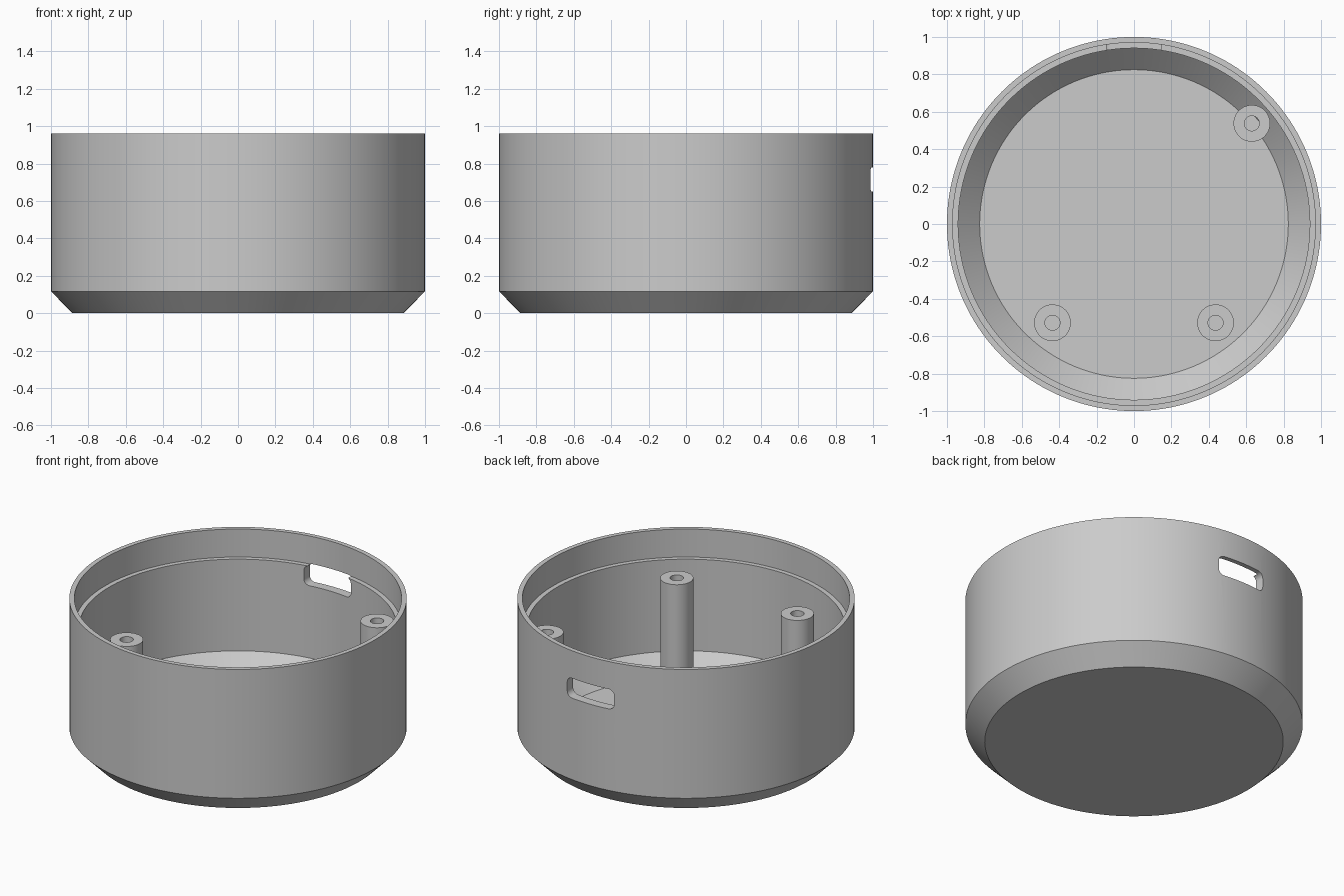
import bpy, bmesh, math

if "Cube" in bpy.data.objects:
    bpy.data.objects.remove(bpy.data.objects["Cube"])

SEG = 160
grey = bpy.data.materials.new("light grey plastic")
grey.diffuse_color = (0.6, 0.6, 0.6, 1)
grey.use_nodes = True
grey.node_tree.nodes["Principled BSDF"].inputs["Base Color"].default_value = grey.diffuse_color


def finish(name, bm):
    bmesh.ops.recalc_face_normals(bm, faces=bm.faces[:])
    mesh = bpy.data.meshes.new(name)
    bm.to_mesh(mesh)
    bm.free()
    mesh.materials.append(grey)
    ob = bpy.data.objects.new(name, mesh)
    bpy.context.collection.objects.link(ob)
    return ob


def activate(ob):
    bpy.ops.object.select_all(action='DESELECT')
    ob.select_set(True)
    bpy.context.view_layer.objects.active = ob


def lathe(name, profile, seg, cx=0, cy=0):
    """Spin (radius, z) points about a vertical axis and cap both ends."""
    bm = bmesh.new()
    rings = [[bm.verts.new((cx + r * math.cos(math.tau * i / seg),
                            cy + r * math.sin(math.tau * i / seg), z))
              for i in range(seg)] for r, z in profile]
    for a, b in zip(rings, rings[1:]):
        for i in range(seg):
            j = (i + 1) % seg
            bm.faces.new((a[i], a[j], b[j], b[i]))
    bm.faces.new(rings[0])
    bm.faces.new(rings[-1])
    return finish(name, bm)


# Round case: chamfered base, thin rim with a lid ledge, chamfered floor edge
case = lathe("case_shell", [(0.885, 0), (1, 0.117), (1, 0.96), (0.97, 0.96),
                            (0.97, 0.777), (0.94, 0.777), (0.94, 0.177),
                            (0.825, 0.06)], SEG)

# Rounded slot cutter for the cable opening in the back wall
w, z0, z1, rad = 0.17, 0.65, 0.78, 0.037
bm = bmesh.new()
outline = []
for k, (cx, cz) in enumerate([(w - rad, z1 - rad), (-w + rad, z1 - rad),
                              (-w + rad, z0 + rad), (w - rad, z0 + rad)]):
    for i in range(7):
        a = math.pi / 2 * (k + i / 6)
        outline.append(bm.verts.new((cx + rad * math.cos(a), 0.8,
                                     cz + rad * math.sin(a))))
face = bm.faces.new(outline)
ext = bmesh.ops.extrude_face_region(bm, geom=[face])
bmesh.ops.translate(bm, vec=(0, 0.4, 0),
                    verts=[v for v in ext["geom"] if isinstance(v, bmesh.types.BMVert)])
cutter = finish("slot_cutter", bm)
cutter.hide_render = True

activate(case)
mod = case.modifiers.new("cable_slot", 'BOOLEAN')
mod.operation = 'DIFFERENCE'
mod.solver = 'EXACT'
mod.object = cutter
bpy.ops.object.modifier_apply(modifier=mod.name)
bpy.data.objects.remove(cutter)
parts = [case]

# Three screw posts with blind holes
for name, x, y in [("screw_post_back_right", 0.63, 0.538),
                   ("screw_post_front_left", -0.436, -0.528),
                   ("screw_post_front_right", 0.436, -0.528)]:
    parts.append(lathe(name, [(0.098, 0.055), (0.098, 0.775),
                              (0.04, 0.775), (0.04, 0.1)], 48, x, y))

for ob in parts:
    activate(ob)
    bpy.ops.object.shade_smooth_by_angle(angle=math.radians(30))
